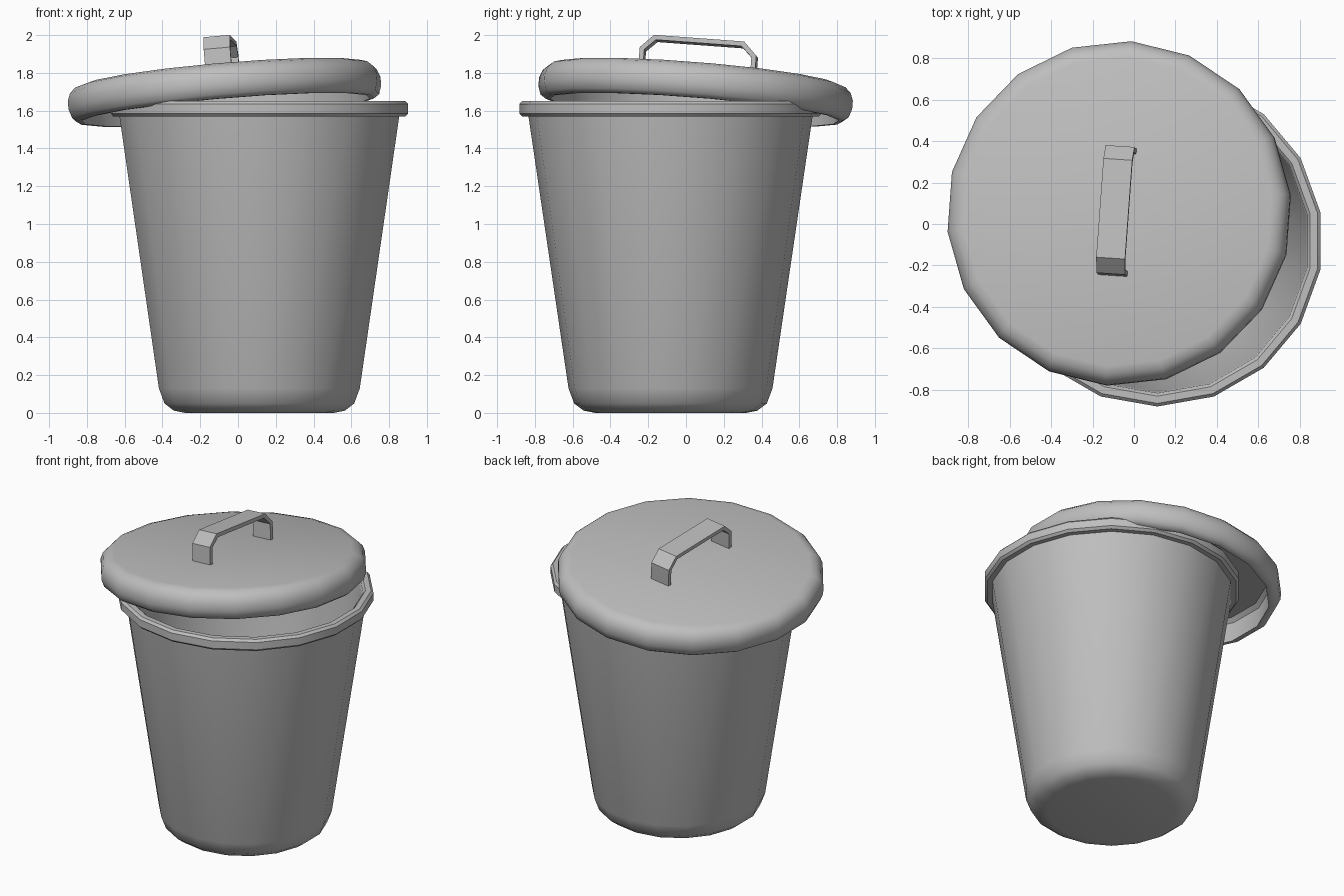
import bpy, bmesh
from math import sin, cos, radians
from mathutils import Matrix, Vector

SIDES = 18

cube = bpy.data.objects.get("Cube")
if cube:
    bpy.data.objects.remove(cube, do_unlink=True)

grey = bpy.data.materials.new("grey metal")
grey.use_nodes = True
colour = (0.52, 0.52, 0.52, 1)
grey.diffuse_color = colour
grey.node_tree.nodes["Principled BSDF"].inputs["Base Color"].default_value = colour


def finish(bm, name, matrix, smooth_angle=None):
    bmesh.ops.recalc_face_normals(bm, faces=bm.faces)
    mesh = bpy.data.meshes.new(name)
    bm.to_mesh(mesh)
    bm.free()
    mesh.materials.append(grey)
    obj = bpy.data.objects.new(name, mesh)
    bpy.context.collection.objects.link(obj)
    obj.matrix_world = matrix
    if smooth_angle:
        bpy.ops.object.select_all(action="DESELECT")
        obj.select_set(True)
        bpy.context.view_layer.objects.active = obj
        bpy.ops.object.shade_smooth_by_angle(angle=radians(smooth_angle))
    return obj


def lathe(name, profile, matrix):
    """Turn (radius, height) points round z and cap both ends."""
    bm = bmesh.new()
    rings = []
    for r, z in profile:
        angles = [radians(10 + 360 * i / SIDES) for i in range(SIDES)]
        rings.append([bm.verts.new((r * cos(a), r * sin(a), z)) for a in angles])
    for low, high in zip(rings, rings[1:]):
        for i in range(SIDES):
            j = (i + 1) % SIDES
            bm.faces.new((low[i], low[j], high[j], high[i]))
    bm.faces.new(rings[0])
    bm.faces.new(rings[-1])
    return finish(bm, name, matrix, 42)


# Tapered bin: rounded base, wall, rolled rim, then the inside
lathe("bin_body", [
    (0.40, 0), (0.46, 0.012), (0.51, 0.05), (0.54, 0.13),
    (0.752, 1.57), (0.785, 1.57), (0.80, 1.585), (0.80, 1.635), (0.785, 1.65),
    (0.75, 1.65), (0.735, 1.635), (0.73, 1.57), (0.52, 0.13), (0.49, 0.06), (0.40, 0.03),
], Matrix.Translation((0.113, -0.082, 0)))

# The lid and its handle share one tilted frame
tilt = Vector((0, 0, 1)).rotation_difference(Vector((-0.085, 0.08, 1))).to_matrix().to_4x4()
lid_frame = Matrix.Translation((-0.064, 0.044, 1.605)) @ tilt @ Matrix.Rotation(radians(-4), 4, "Z")

# Hollow lid with a rounded edge
lathe("lid", [
    (0.75, 0.19), (0.79, 0.178), (0.82, 0.15), (0.835, 0.11), (0.835, 0.065),
    (0.82, 0.02), (0.79, 0), (0.77, 0), (0.765, 0.13), (0.74, 0.155),
], lid_frame)

# Strap handle: mirrored outline extruded across its width
half = [(0.31, 0.18), (0.31, 0.305), (0.24, 0.375)]
inner = [(0.228, 0.35), (0.285, 0.295), (0.285, 0.18)]
outline = half + [(-y, z) for y, z in reversed(half)]
outline += [(-y, z) for y, z in reversed(inner)] + inner
bm = bmesh.new()
side = bm.faces.new([bm.verts.new((-0.07, y, z)) for y, z in outline])
grown = bmesh.ops.extrude_face_region(bm, geom=[side])["geom"]
bmesh.ops.translate(bm, vec=(0.14, 0, 0),
                    verts=[v for v in grown if isinstance(v, bmesh.types.BMVert)])
finish(bm, "lid_handle", lid_frame)
